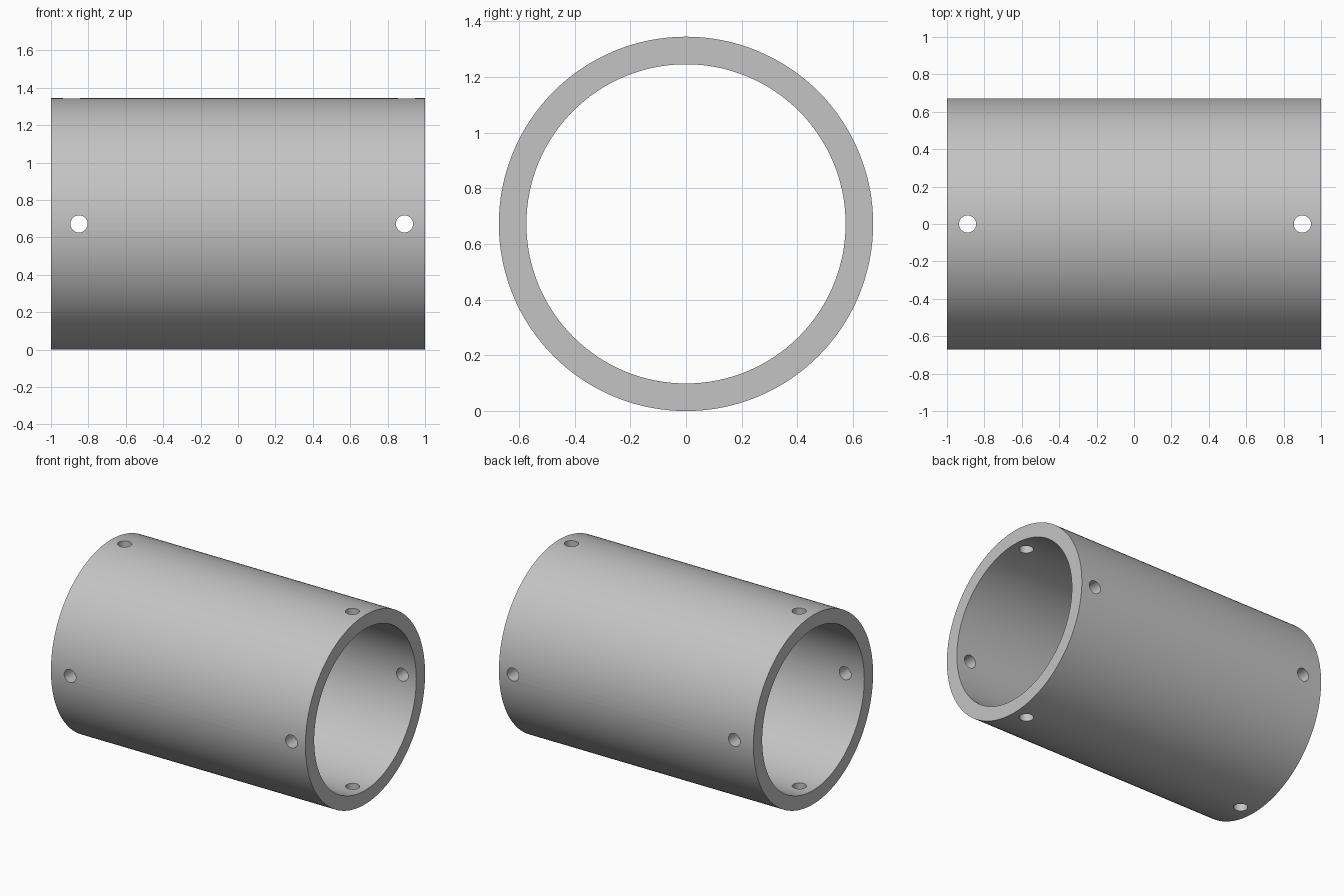
import bpy
import math

cube = bpy.data.objects.get("Cube")
if cube:
    bpy.data.objects.remove(cube, do_unlink=True)

OUTER, INNER, LENGTH, HOLE = 0.672, 0.573, 2.0, 0.046

grey = bpy.data.materials.new("light grey")
grey.use_nodes = True
colour = (0.55, 0.55, 0.55, 1)
grey.diffuse_color = colour
grey.node_tree.nodes["Principled BSDF"].inputs["Base Color"].default_value = colour


def cylinder(name, radius, depth, x, rotation, sides):
    bpy.ops.mesh.primitive_cylinder_add(
        vertices=sides, radius=radius, depth=depth,
        location=(x, 0, OUTER), rotation=rotation)
    obj = bpy.context.object
    obj.name = name
    obj.data.materials.append(grey)
    return obj


def cut(target, cutter):
    mod = target.modifiers.new("cut", "BOOLEAN")
    mod.operation = "DIFFERENCE"
    mod.solver = "EXACT"
    mod.object = cutter
    bpy.ops.object.select_all(action="DESELECT")
    target.select_set(True)
    bpy.context.view_layer.objects.active = target
    bpy.ops.object.modifier_apply(modifier=mod.name)
    bpy.data.objects.remove(cutter, do_unlink=True)


# Hollow tube lying along x
along_x = (0, math.pi / 2, 0)
tube = cylinder("tube", OUTER, LENGTH, 0, along_x, 128)
cut(tube, cylinder("bore_cutter", INNER, LENGTH + 0.2, 0, along_x, 128))

# Bolt holes drilled straight through both walls near each end
along_y, along_z = (math.pi / 2, 0, 0), (0, 0, 0)
for x, direction in ((-0.85, along_y), (0.89, along_y),
                     (-0.89, along_z), (0.9, along_z)):
    cut(tube, cylinder("hole_cutter", HOLE, 2, x, direction, 32))

# Smooth walls with crisp rims
bpy.ops.object.shade_smooth_by_angle(angle=math.radians(30))
